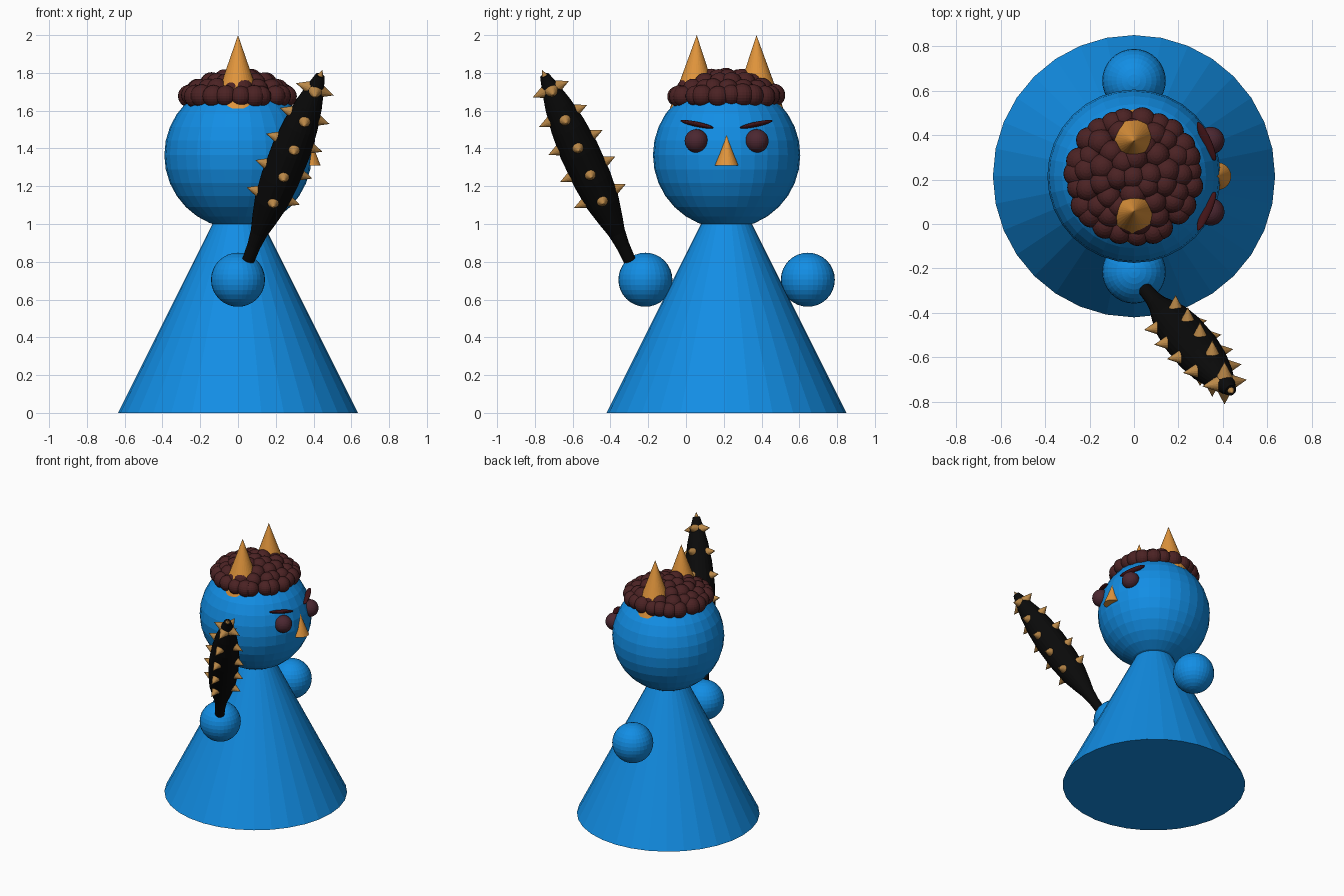
import bpy, bmesh, math, random
from mathutils import Vector, Matrix

if "Cube" in bpy.data.objects:
    bpy.data.objects.remove(bpy.data.objects["Cube"])
random.seed(4)
MID = 0.215          # y of the figure's plane of symmetry
HEAD = Vector((0, MID, 1.365))
HEAD_R = 0.39


def material(name, rgb):
    m = bpy.data.materials.new(name)
    m.use_nodes = True
    m.diffuse_color = (*rgb, 1)
    m.node_tree.nodes["Principled BSDF"].inputs["Base Color"].default_value = (*rgb, 1)
    return m


BLUE = material("blue skin", (0.006, 0.27, 0.78))
HORN = material("orange horn", (0.75, 0.30, 0.045))
SPIKE = material("tan spike", (0.50, 0.25, 0.065))
HAIR = material("brown hair", (0.07, 0.016, 0.017))
EYE = material("plum eye", (0.07, 0.02, 0.03))
BROW = material("dark red brow", (0.055, 0.007, 0.009))
BLACK = material("black wood", (0.003, 0.003, 0.003))


def finish(name, bm, mat):
    mesh = bpy.data.meshes.new(name)
    bm.to_mesh(mesh)
    bm.free()
    mesh.materials.append(mat)
    ob = bpy.data.objects.new(name, mesh)
    bpy.context.collection.objects.link(ob)
    return ob


def add_ball(bm, centre, r, seg=32, rings=16, basis=None):
    m = Matrix.Translation(centre) @ (basis or Matrix.Identity(4))
    bmesh.ops.create_uvsphere(bm, u_segments=seg, v_segments=rings, radius=r, matrix=m)


def add_cone(bm, base, tip, r, seg=32):
    base, tip = Vector(base), Vector(tip)
    axis = tip - base
    m = Matrix.Translation((base + tip) / 2) @ axis.to_track_quat('Z', 'Y').to_matrix().to_4x4()
    bmesh.ops.create_cone(bm, cap_ends=True, segments=seg, radius1=r, radius2=0,
                          depth=axis.length, matrix=m)


def ball(name, centre, r, mat, **kw):
    bm = bmesh.new()
    add_ball(bm, centre, r, **kw)
    return finish(name, bm, mat)


def cone(name, base, tip, r, mat):
    bm = bmesh.new()
    add_cone(bm, base, tip, r)
    return finish(name, bm, mat)


# Body, head and nose
cone("body", (0, MID, 0), (0, MID, 1.27), 0.635, BLUE)
ball("head", HEAD, HEAD_R, BLUE)
cone("nose", (0.375, MID, 1.31), (0.375, MID, 1.47), 0.062, HORN)

# Paired parts, mirrored across the plane of symmetry
for side, tag in ((-1, "right"), (1, "left")):
    ball(tag + "_hand", (0, MID + side * 0.43, 0.705), 0.143, BLUE)
    ball(tag + "_eye", (0.345, MID + side * 0.16, 1.44), 0.062, EYE)
    cone(tag + "_horn", (0, MID + side * 0.165, 1.61), (0, MID + side * 0.158, 2.0), 0.135, HORN)
    # Thin slanted brow lying along the head
    along = Vector((0.4, -side * 0.9, -0.19)).normalized()
    out = Vector((0.9, side * 0.4, 0.3))
    out = (out - along * out.dot(along)).normalized()
    up = along.cross(out)
    basis = Matrix((along * 0.097, out * 0.022, up * 0.013)).transposed().to_4x4()
    ball(tag + "_brow", (0.326, MID + side * 0.157, 1.528), 1, BROW, basis=basis)

# Curly hair: rings of balls over the crown
bm = bmesh.new()
for degrees, count in ((0, 1), (11, 6), (21, 12), (31, 17), (39, 23)):
    for i in range(count):
        a = math.tau * (i + 0.5 * random.random()) / count
        polar = math.radians(degrees + random.uniform(-1, 1))
        d = Vector((math.sin(polar) * math.cos(a), math.sin(polar) * math.sin(a), math.cos(polar)))
        add_ball(bm, HEAD + d * (HEAD_R + 0.015), random.uniform(0.054, 0.062), 20, 12)
finish("hair", bm, HAIR)

# Club: lathed profile of (distance along, radius)
START = Vector((0.055, -0.30, 0.81))
AXIS = Vector((0.39, -0.46, 1)).normalized()
LENGTH = 1.14
PROFILE = [(0, 0.033), (0.09, 0.036), (0.17, 0.046), (0.25, 0.066), (0.36, 0.09),
           (0.5, 0.103), (0.68, 0.105), (0.83, 0.093), (0.96, 0.072), (1.06, 0.048), (LENGTH, 0.025)]
SIDE = (Vector((1, 0, 0)) - AXIS * AXIS.x).normalized()
OVER = AXIS.cross(SIDE)
bm = bmesh.new()
SEG = 24
loops = []
for t, r in PROFILE:
    loops.append([bm.verts.new(START + AXIS * t + r * (SIDE * math.cos(math.tau * k / SEG)
                  + OVER * math.sin(math.tau * k / SEG))) for k in range(SEG)])
for low, high in zip(loops, loops[1:]):
    for k in range(SEG):
        n = (k + 1) % SEG
        bm.faces.new((low[k], low[n], high[n], high[k]))
bm.faces.new(loops[0][::-1])
bm.faces.new(loops[-1])
finish("club", bm, BLACK)


def club_radius(t):
    for (t0, r0), (t1, r1) in zip(PROFILE, PROFILE[1:]):
        if t <= t1:
            return r0 + (r1 - r0) * (t - t0) / (t1 - t0)


# Five rings of four spikes, and one at the tip
bm = bmesh.new()
for ring in range(5):
    t = 0.395 + ring * 0.165
    r = club_radius(t)
    for d in (SIDE, OVER, -SIDE, -OVER):
        p = START + AXIS * t
        add_cone(bm, p + d * (r - 0.02), p + d * (r + 0.057), 0.037, 16)
add_cone(bm, START + AXIS * (LENGTH - 0.02), START + AXIS * (LENGTH + 0.035), 0.025, 16)
finish("club_spikes", bm, SPIKE)
